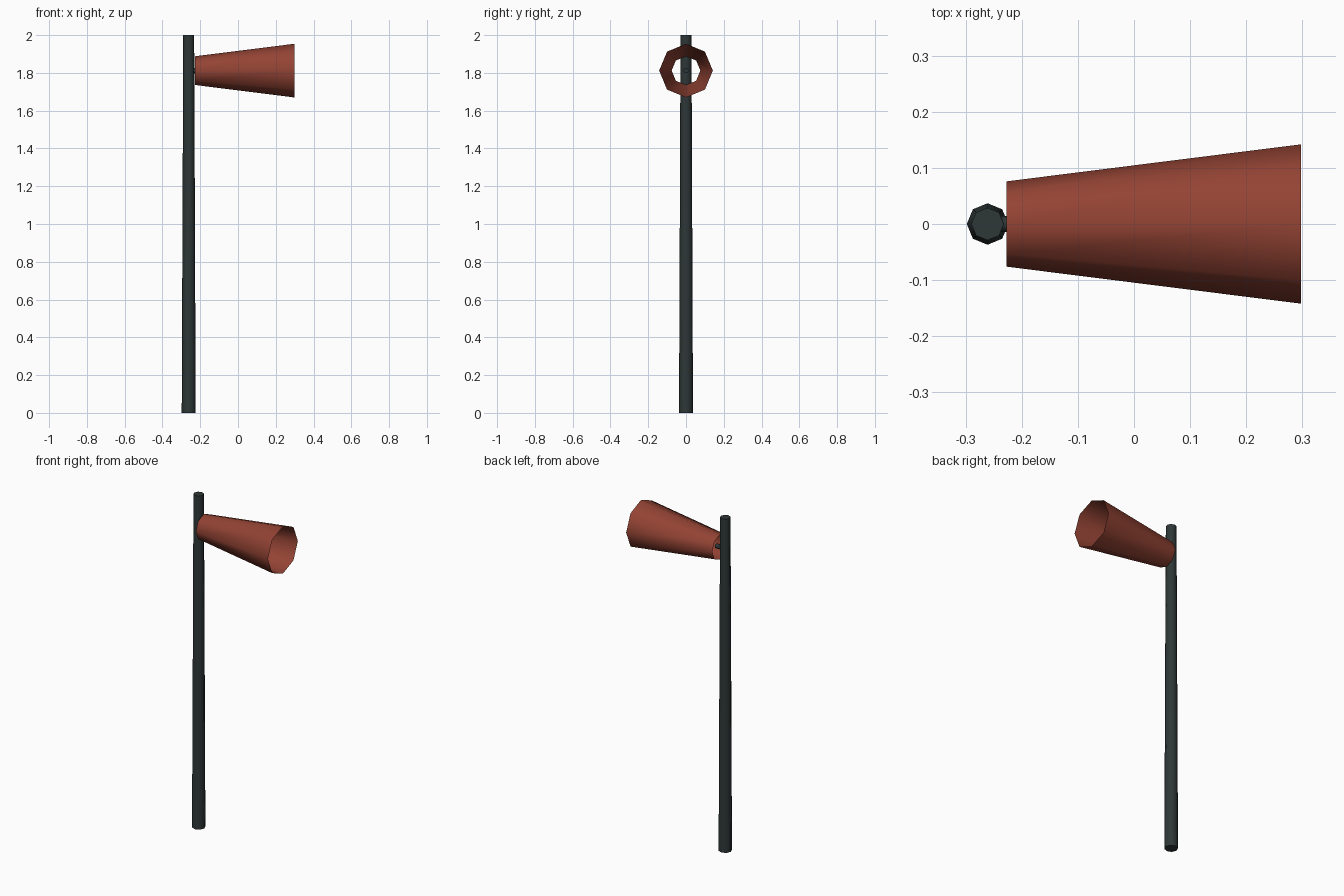
import bpy, bmesh, math
from mathutils import Matrix

cube = bpy.data.objects.get("Cube")
if cube:
    bpy.data.objects.remove(cube)


def material(name, color):
    m = bpy.data.materials.new(name)
    m.use_nodes = True
    m.diffuse_color = color
    m.node_tree.nodes["Principled BSDF"].inputs["Base Color"].default_value = color
    return m


def tapered_tube(name, mat, r1, r2, length, start, along_x=False, capped=True):
    """Eight-sided tapered tube that begins at start and runs along z or x."""
    bm = bmesh.new()
    bmesh.ops.create_cone(bm, cap_ends=capped, segments=8,
                          radius1=r1, radius2=r2, depth=length)
    bmesh.ops.translate(bm, verts=bm.verts, vec=(0, 0, length / 2))
    if along_x:
        bmesh.ops.rotate(bm, verts=bm.verts,
                         matrix=Matrix.Rotation(math.pi / 2, 3, 'Y'))
    bmesh.ops.translate(bm, verts=bm.verts, vec=start)
    mesh = bpy.data.meshes.new(name)
    bm.to_mesh(mesh)
    bm.free()
    mesh.materials.append(mat)
    ob = bpy.data.objects.new(name, mesh)
    bpy.context.collection.objects.link(ob)
    bpy.ops.object.select_all(action='DESELECT')
    ob.select_set(True)
    bpy.context.view_layer.objects.active = ob
    bpy.ops.object.shade_smooth_by_angle(angle=math.radians(50))
    return ob


steel = material("dark steel", (0.028, 0.038, 0.038, 1))
fabric = material("rust red fabric", (0.29, 0.056, 0.034, 1))

POLE_X, SOCK_Z = -0.261, 1.812

# Upright pole, slightly tapered
tapered_tube("pole", steel, 0.037, 0.029, 2.0, (POLE_X, 0, 0))
# Short arm that holds the sock
tapered_tube("mount_arm", steel, 0.014, 0.014, 0.06, (POLE_X, 0, SOCK_Z), along_x=True)
# Open fabric cone, flaring away from the pole
tapered_tube("wind_sock", fabric, 0.076, 0.142, 0.525, (-0.227, 0, SOCK_Z),
             along_x=True, capped=False)
